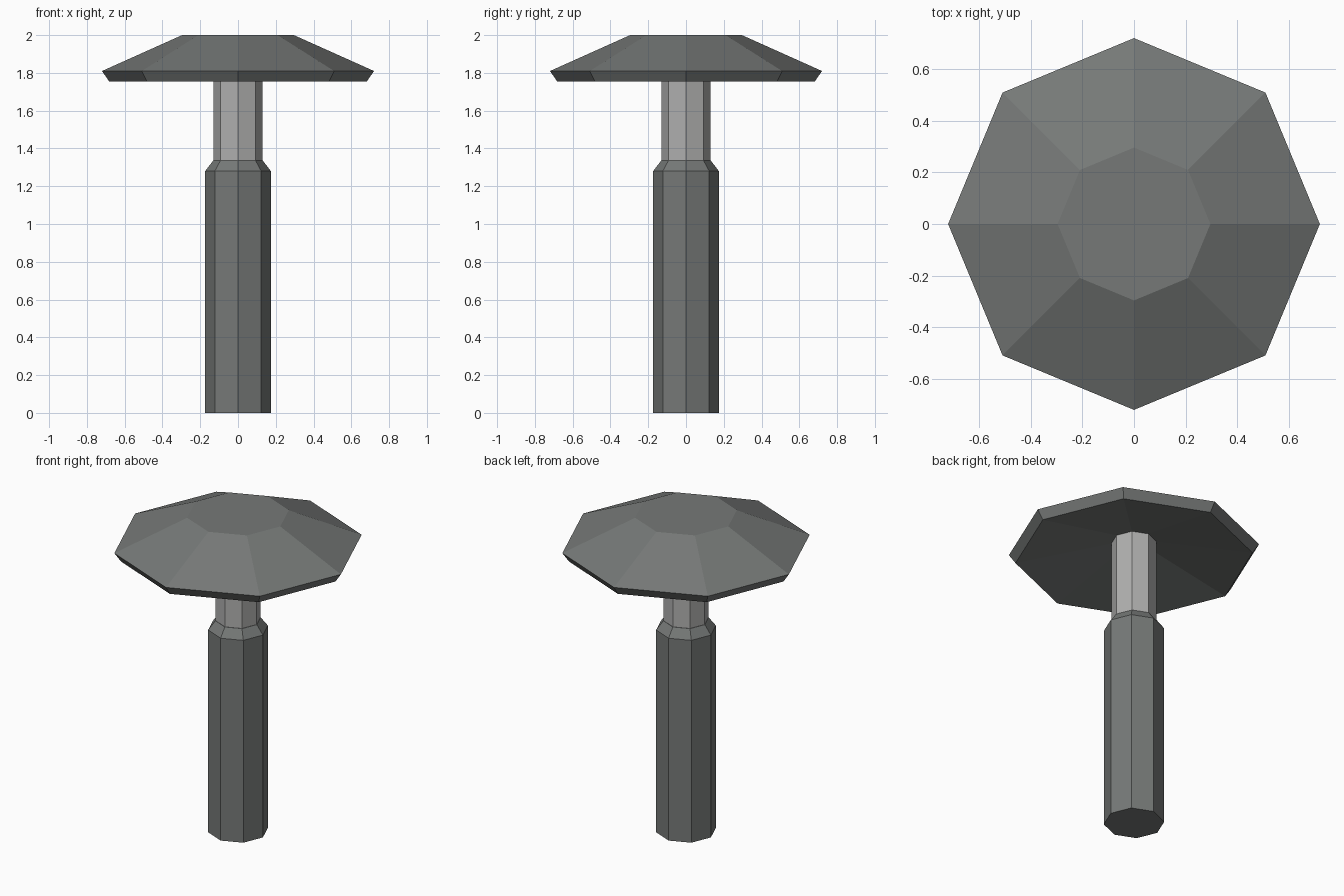
import bpy, bmesh, math

if "Cube" in bpy.data.objects:
    bpy.data.objects.remove(bpy.data.objects["Cube"])

SIDES = 8


def material(name, rgb):
    m = bpy.data.materials.new(name)
    m.diffuse_color = (*rgb, 1.0)
    m.use_nodes = True
    m.node_tree.nodes["Principled BSDF"].inputs["Base Color"].default_value = m.diffuse_color
    return m


def lathe(name, profile, mat, cap_bottom=True, cap_top=True):
    """Flat-sided turned part from (radius, z) rings, corners on the axes."""
    bm = bmesh.new()
    rings = []
    for r, z in profile:
        rings.append([bm.verts.new((r * math.cos(2 * math.pi * i / SIDES),
                                    r * math.sin(2 * math.pi * i / SIDES), z))
                      for i in range(SIDES)])
    for a, b in zip(rings, rings[1:]):
        for i in range(SIDES):
            j = (i + 1) % SIDES
            bm.faces.new((a[i], a[j], b[j], b[i]))
    if cap_bottom:
        bm.faces.new(rings[0][::-1])
    if cap_top:
        bm.faces.new(rings[-1])
    mesh = bpy.data.meshes.new(name)
    bm.to_mesh(mesh)
    bm.free()
    mesh.materials.append(mat)
    obj = bpy.data.objects.new(name, mesh)
    bpy.context.collection.objects.link(obj)
    return obj


dark = material("dark grey metal", (0.18, 0.19, 0.185))
light = material("light grey lamp", (0.43, 0.43, 0.425))

# Post with chamfered top
lathe("post", [(0.174, 0.0), (0.174, 1.28), (0.132, 1.335)], dark)

# Pale neck between post and cap
lathe("neck", [(0.13, 1.335), (0.13, 1.857)], light, cap_bottom=False, cap_top=False)

# Wide cap with hollow, sloping underside
lathe("cap", [(0.13, 1.857), (0.682, 1.755), (0.72, 1.81), (0.296, 2.0)], dark)
